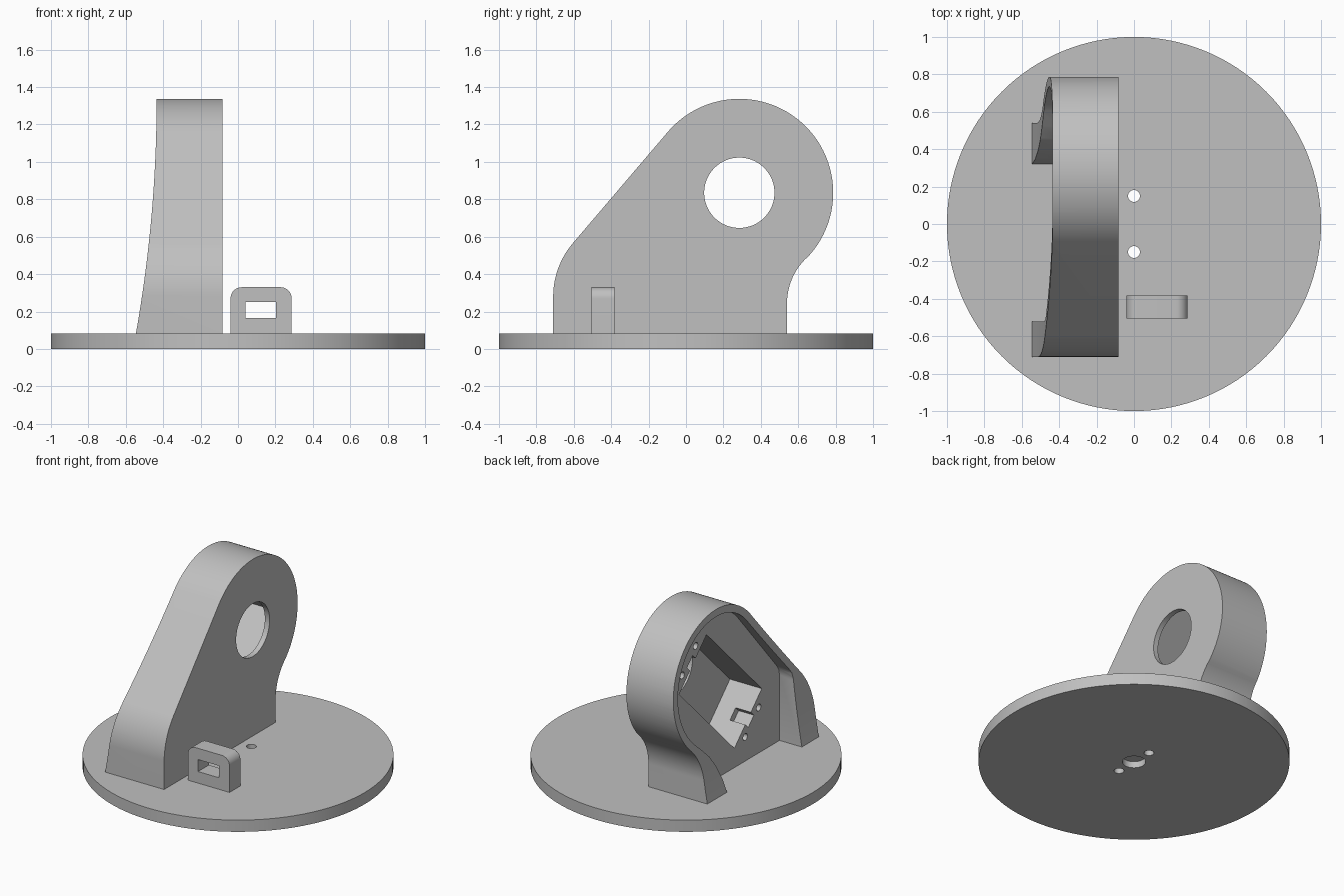
import bpy
import bmesh
from math import sin, cos, radians, pi
from mathutils import Vector

cube = bpy.data.objects.get("Cube")
if cube:
    bpy.data.objects.remove(cube, do_unlink=True)

grey = bpy.data.materials.new("plain grey")
grey.use_nodes = True
COLOR = (0.53, 0.53, 0.53, 1)
grey.diffuse_color = COLOR
grey.node_tree.nodes["Principled BSDF"].inputs["Base Color"].default_value = COLOR


def arc(cx, cy, r, start, end, steps=24):
    """Points along an arc, angles in degrees."""
    angles = [radians(start + (end - start) * i / steps) for i in range(steps + 1)]
    return [(cx + r * cos(a), cy + r * sin(a)) for a in angles]


def circle(cx, cy, r, steps=48):
    return arc(cx, cy, r, 0, 360, steps)[:-1]


def prism(name, outline, axis, low, high):
    """Extrude a 2D outline along an axis; x takes (y, z), y takes (x, z), z takes (x, y)."""
    place = {"x": lambda p, t: (t, p[0], p[1]),
             "y": lambda p, t: (p[0], t, p[1]),
             "z": lambda p, t: (p[0], p[1], t)}[axis]
    bm = bmesh.new()
    face = bm.faces.new([bm.verts.new(place(p, low)) for p in outline])
    grown = bmesh.ops.extrude_face_region(bm, geom=[face])
    moved = [v for v in grown["geom"] if isinstance(v, bmesh.types.BMVert)]
    bmesh.ops.translate(bm, verts=moved, vec=Vector(place((0, 0), high - low)))
    bmesh.ops.recalc_face_normals(bm, faces=bm.faces[:])
    mesh = bpy.data.meshes.new(name)
    bm.to_mesh(mesh)
    bm.free()
    mesh.materials.append(grey)
    obj = bpy.data.objects.new(name, mesh)
    bpy.context.collection.objects.link(obj)
    return obj


def activate(obj):
    bpy.ops.object.select_all(action="DESELECT")
    obj.select_set(True)
    bpy.context.view_layer.objects.active = obj


def cut(obj, *cutters):
    """Subtract each cutter in turn and remove it."""
    activate(obj)
    for cutter in cutters:
        cutter.hide_render = True
        mod = obj.modifiers.new("cut", "BOOLEAN")
        mod.operation = "DIFFERENCE"
        mod.solver = "EXACT"
        mod.object = cutter
        bpy.ops.object.modifier_apply(modifier=mod.name)
        bpy.data.objects.remove(cutter, do_unlink=True)


def finish(obj):
    activate(obj)
    bpy.ops.object.shade_smooth_by_angle(angle=radians(25))


TOP = 0.083       # upper surface of the base
FLOOR = -0.37     # web surface inside the bracket
HUB = (0.285, 0.835)
SLOPE = 139       # direction of the sloping edge's normal

# Round base with two through holes and a shallow recess underneath
base = prism("round_base", circle(0, 0, 1, 128), "z", 0, TOP)
cut(base,
    prism("recess", circle(0, 0, 0.075), "z", -0.1, 0.045),
    *[prism("screw_hole", circle(0, y, 0.032, 32), "z", -0.1, 0.2) for y in (-0.15, 0.15)])
finish(base)

# Bracket body: foot, sloping front edge, round head and concave back fillet
outline = ([(0.54, TOP)]
           + arc(0.876, 0.243, 0.336, 180, 135)
           + arc(*HUB, 0.502, -45, SLOPE, 72)[1:]
           + arc(-0.27, 0.28, 0.44, SLOPE, 180)
           + [(-0.71, TOP)])
bracket = prism("bracket", outline, "x", -0.6, -0.083)

# Concave side sweep, open cavity and shaft hole
heights = [TOP - 0.05 + 1.4 * i / 48 for i in range(49)]
sweep = [(-0.435 - 0.11 * ((1.337 - z) / 1.25) ** 2, z) for z in heights]
side_cutter = prism("side_sweep", sweep + [(-0.8, 1.5), (-0.8, 0)], "y", -1, 1)
cavity_line = ([(0.32, 0), (0.32, TOP), (0.345, 0.18), (0.39, 0.28), (0.45, 0.37), (0.52, 0.44)]
               + arc(*HUB, 0.45, -45, SLOPE, 72)
               + [(-0.48, 0.635), (-0.51, 0.595), (-0.52, 0.55), (-0.52, 0)])
cavity = prism("cavity", cavity_line, "x", -0.9, FLOOR)
cut(bracket, side_cutter, cavity,
    prism("shaft_hole", circle(*HUB, 0.188, 64), "x", -0.3, 0.1))


def tilted(along, across):
    """Position in the pocket's frame, turned by 45 degrees."""
    s = sin(pi / 4)
    return (0.142 + s * (along - across), 0.683 + s * (along + across))


def tilted_box(name, a0, a1, half, low, high):
    corners = [(a0, -half), (a1, -half), (a1, half), (a0, half)]
    return prism(name, [tilted(*c) for c in corners], "x", low, high)


# Tilted motor pocket with end notches and four mounting holes
cut(bracket, tilted_box("motor_pocket", -0.438, 0.438, 0.217, -0.5, -0.12))
for side in (-1, 1):
    notch = tilted_box("end_notch", side * 0.4, side * 0.485, 0.045, -0.5, -0.25)
    holes = [prism("mount_hole", circle(*tilted(side * 0.5, w), 0.024, 24), "x", -0.5, -0.2)
             for w in (-0.107, 0.107)]
    cut(bracket, notch, *holes)
finish(bracket)

# Rounded lug with a rectangular slot
lug_line = ([(-0.04, TOP), (0.287, TOP)]
            + arc(0.227, 0.27, 0.06, 0, 90, 12)
            + arc(0.02, 0.27, 0.06, 90, 180, 12))
lug = prism("cable_lug", lug_line, "y", -0.505, -0.383)
cut(lug, prism("lug_slot", [(0.04, 0.165), (0.203, 0.165), (0.203, 0.25), (0.04, 0.25)],
               "y", -0.6, -0.3))
finish(lug)
